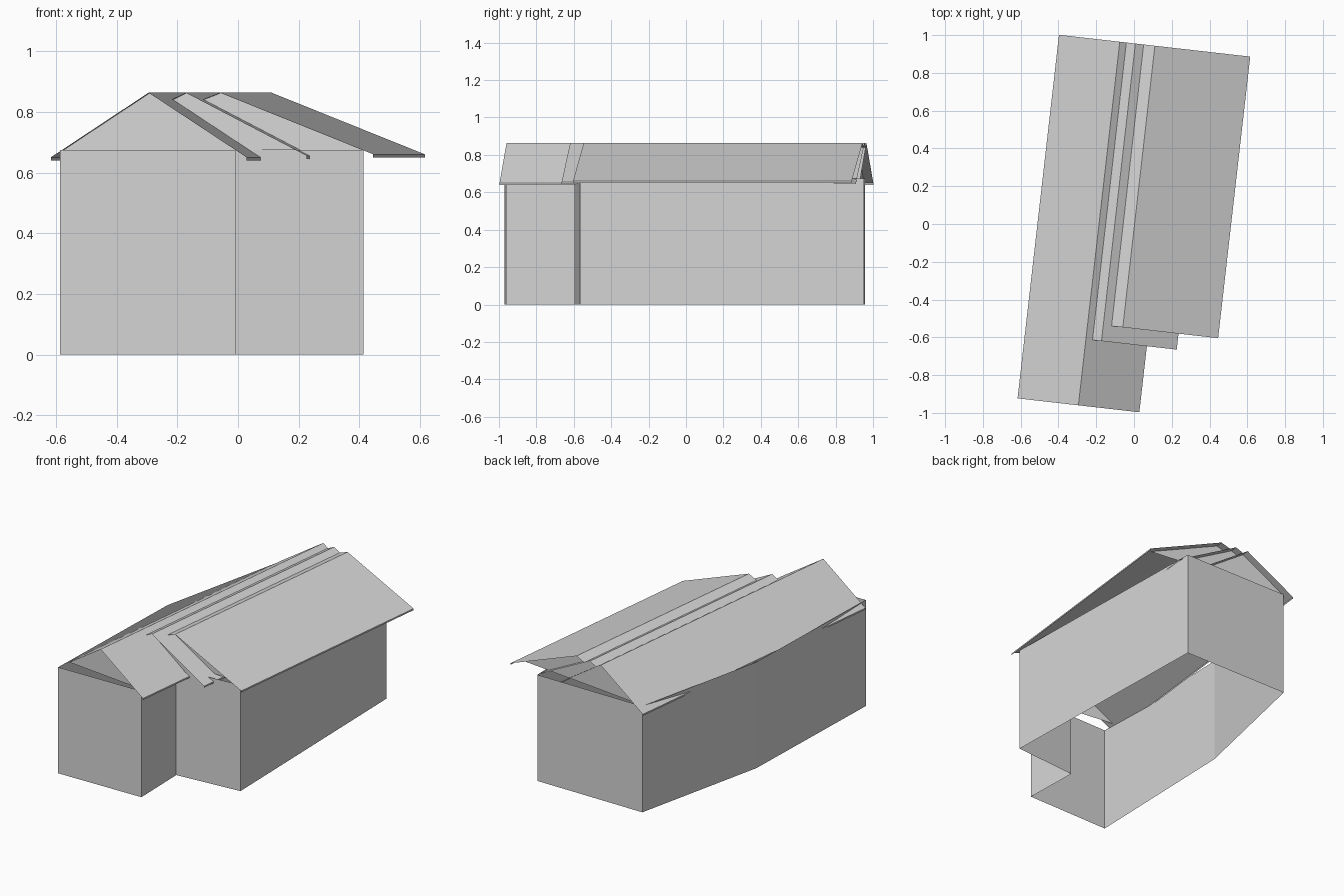
import bpy, bmesh
from math import atan
from mathutils import Matrix

cube = bpy.data.objects.get("Cube")
if cube:
    bpy.data.objects.remove(cube)

grey = bpy.data.materials.new("plain_grey")
grey.use_nodes = True
colour = (0.67, 0.67, 0.67, 1)
grey.diffuse_color = colour
grey.node_tree.nodes["Principled BSDF"].inputs["Base Color"].default_value = colour

WALL_TOP = 0.675
RIDGE = 0.863
BACK = 0.95
OVERHANG = 0.05
turn = Matrix.Rotation(-atan(0.114), 4, 'Z')  # roofs sit slightly askew on the walls


def finish(name, bm, matrix=Matrix.Identity(4)):
    bm.transform(matrix)
    mesh = bpy.data.meshes.new(name)
    bm.to_mesh(mesh)
    bm.free()
    mesh.materials.append(grey)
    obj = bpy.data.objects.new(name, mesh)
    bpy.context.collection.objects.link(obj)
    return obj


def sweep(name, points, offset, closed=False, matrix=Matrix.Identity(4)):
    """Open sheet made by moving a line of points along an offset."""
    bm = bmesh.new()
    low = [bm.verts.new(p) for p in points]
    high = [bm.verts.new([a + b for a, b in zip(p, offset)]) for p in points]
    n = len(points)
    for i in range(n if closed else n - 1):
        j = (i + 1) % n
        bm.faces.new((low[i], low[j], high[j], high[i]))
    return finish(name, bm, matrix)


def panel(name, profile, y):
    bm = bmesh.new()
    bm.faces.new([bm.verts.new((u, y, z)) for u, z in profile])
    return finish(name, bm, turn)


def at_height(ridge, eave, eave_z, z):
    """Position across a slope where it reaches height z."""
    return ridge + (eave - ridge) * (RIDGE - z) / (RIDGE - eave_z)


# Walls: open at top and bottom, stepped at the front, bent on one long side
footprint = [(-0.586, -0.97), (-0.006, -0.962), (-0.015, -0.6), (0.414, -0.567),
             (0.38, 0.952), (-0.362, 0.956), (-0.555, 0.085)]
sweep("walls", [(x, y, 0) for x, y in footprint], (0, 0, WALL_TOP), closed=True)

# Roofs: name, left edge, left height, ridge, right eave, eave height, front end
roofs = [("main", -0.508, 0.65, -0.184, 0.141, 0.65, -0.987),
         ("middle", -0.149, 0.84, -0.101, 0.3, 0.655, -0.635),
         ("side", -0.057, 0.84, 0.003, 0.511, 0.66, -0.55)]
previous = None
for name, left, left_z, ridge, right, eave_z, front in roofs:
    line = [(left, left_z), (ridge, RIDGE), (right, eave_z), (right, eave_z - 0.01)]
    if previous is None:
        line.insert(0, (left, left_z - 0.01))
    sweep(name + "_roof", [(u, front, z) for u, z in line],
          (0, BACK - front, 0), matrix=turn)

    # Gable panels set back under both roof ends, down to the top of the walls
    right_foot = at_height(ridge, right, eave_z, WALL_TOP)
    if previous is None:
        gable = [(at_height(ridge, left, left_z, WALL_TOP), WALL_TOP)]
    else:
        gable = [(previous, WALL_TOP), (left, left_z)]
    gable += [(ridge, RIDGE), (right_foot, WALL_TOP)]
    panel(name + "_front_gable", gable, front + OVERHANG)
    panel(name + "_back_gable", gable, BACK - OVERHANG)
    previous = right_foot
